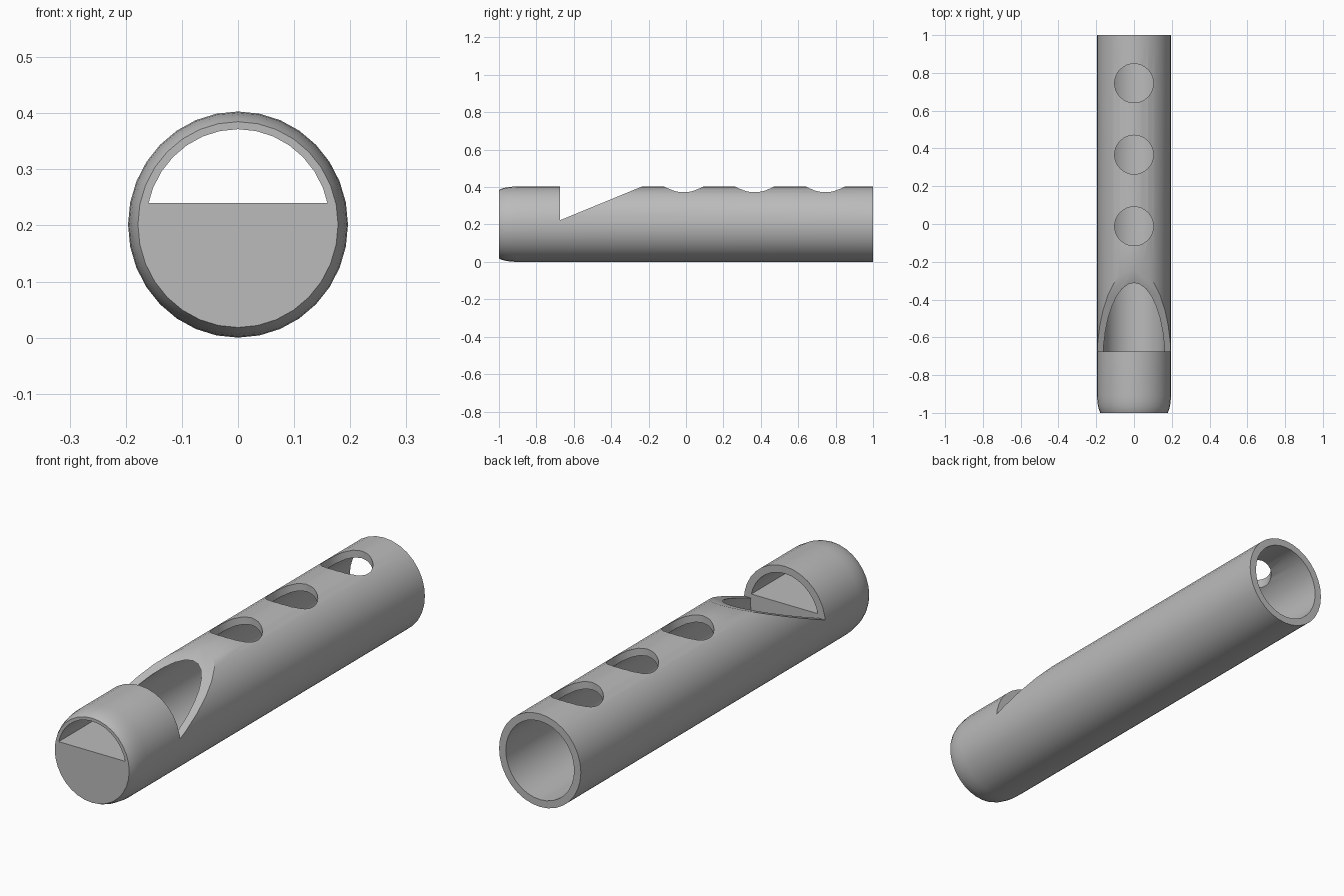
import bpy, bmesh, math

if "Cube" in bpy.data.objects:
    bpy.data.objects.remove(bpy.data.objects["Cube"])

SIDES = 32
MID_Z = 0.2015           # height of the tube axis
RX, RZ = 0.196, 0.2015   # outer half width and half height
BORE_X, BORE_Z = 0.164, 0.17
LIP_Y = -0.675           # upright wall of the sound window


def material(name, rgb):
    mat = bpy.data.materials.new(name)
    mat.use_nodes = True
    mat.diffuse_color = (*rgb, 1)
    mat.node_tree.nodes["Principled BSDF"].inputs["Base Color"].default_value = (*rgb, 1)
    return mat


def loft(name, rings):
    """Closed solid skinned through rings of equal vertex count."""
    bm = bmesh.new()
    loops = [[bm.verts.new(p) for p in ring] for ring in rings]
    for a, b in zip(loops, loops[1:]):
        for i in range(len(a)):
            j = (i + 1) % len(a)
            bm.faces.new((a[i], a[j], b[j], b[i]))
    bm.faces.new(loops[0])
    bm.faces.new(loops[-1])
    bmesh.ops.recalc_face_normals(bm, faces=bm.faces)
    mesh = bpy.data.meshes.new(name)
    bm.to_mesh(mesh)
    bm.free()
    obj = bpy.data.objects.new(name, mesh)
    bpy.context.collection.objects.link(obj)
    return obj


def oval(y, rx, rz):
    angles = [math.tau * i / SIDES for i in range(SIDES)]
    return [(rx * math.sin(a), y, MID_Z + rz * math.cos(a)) for a in angles]


def prism(name, profile, half_width):
    """Extrude a (y, z) profile across x."""
    return loft(name, [[(x, y, z) for y, z in profile] for x in (-half_width, half_width)])


def cut(target, cutter):
    mod = target.modifiers.new("cut", "BOOLEAN")
    mod.operation = "DIFFERENCE"
    mod.solver = "EXACT"
    mod.object = cutter
    bpy.context.view_layer.objects.active = target
    bpy.ops.object.modifier_apply(modifier=mod.name)
    bpy.data.objects.remove(cutter)


# Tube with a rounded mouth end
profile = [(-1, 0.91), (-0.985, 0.945), (-0.965, 0.972), (-0.94, 0.99), (-0.91, 1), (1, 1)]
body = loft("whistle_body", [oval(y, RX * s, RZ * s) for y, s in profile])

# Bore, left solid below the windway to form the mouth plug
bore = loft("bore_cutter", [oval(y, BORE_X, BORE_Z) for y in (-1.1, 1.1)])
plug = prism("plug_block", [(-1.2, -0.1), (LIP_Y, -0.1), (LIP_Y, 0.24), (-1.2, 0.24)], 0.4)
cut(bore, plug)
cut(body, bore)

# Sloping sound window
cut(body, prism("window_cutter", [(LIP_Y, 0.222), (-0.235, 0.403), (0, 0.5), (LIP_Y, 0.5)], 0.4))

# Finger holes through the top wall
for y in (-0.012, 0.367, 0.745):
    rings = []
    for z in (MID_Z, 0.5):
        angles = [math.tau * i / SIDES for i in range(SIDES)]
        rings.append([(0.103 * math.cos(a), y + 0.103 * math.sin(a), z) for a in angles])
    cut(body, loft("hole_cutter", rings))

# Finish
body.data.materials.clear()
body.data.materials.append(material("plain grey", (0.5, 0.5, 0.5)))
for poly in body.data.polygons:
    poly.material_index = 0
bpy.ops.object.select_all(action="DESELECT")
body.select_set(True)
bpy.context.view_layer.objects.active = body
bpy.ops.object.shade_smooth_by_angle(angle=math.radians(30))
